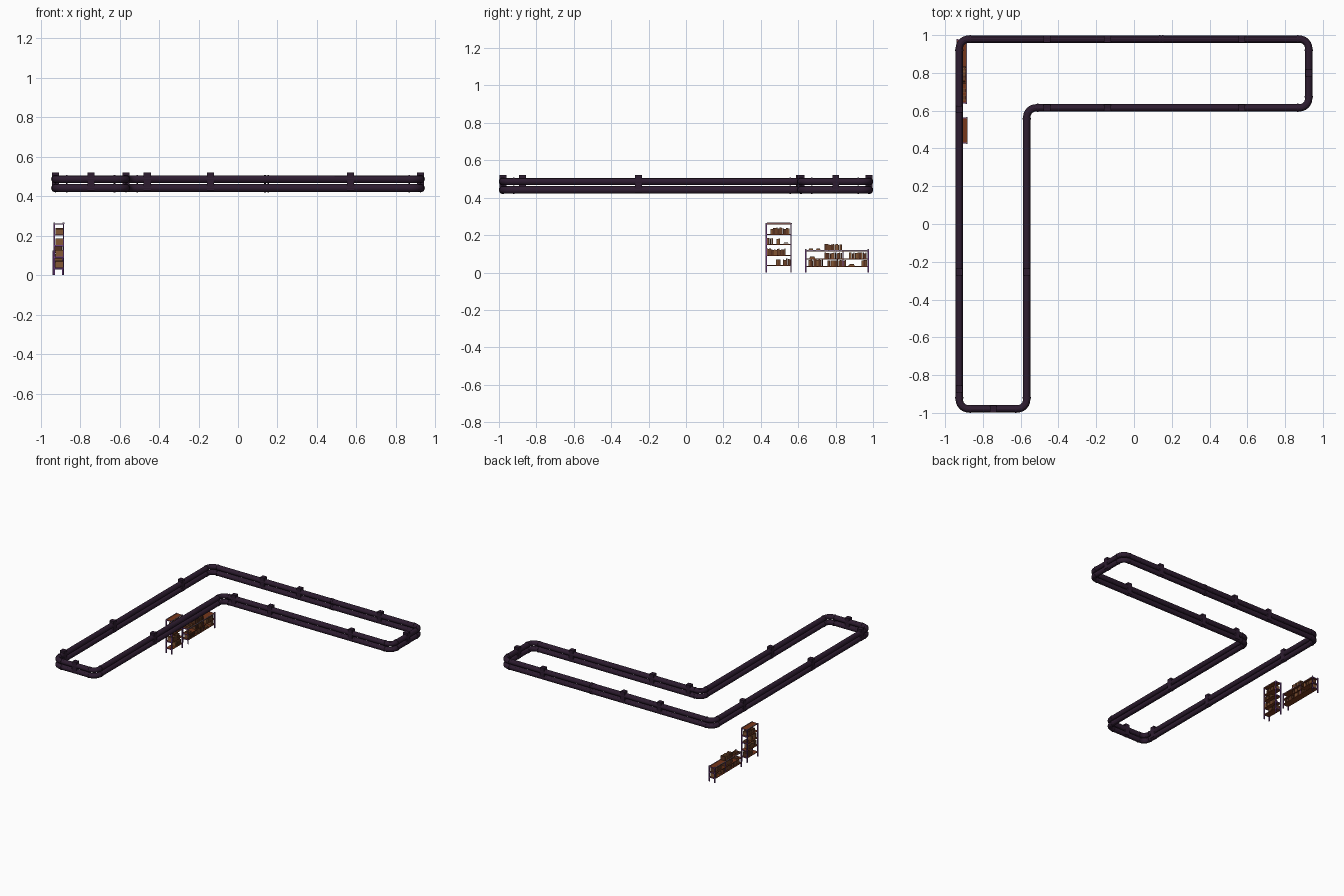
import bpy, bmesh, math, random
from mathutils import Vector, Matrix

if "Cube" in bpy.data.objects:
    bpy.data.objects.remove(bpy.data.objects["Cube"])

random.seed(4)


def mat(name, r, g, b):
    m = bpy.data.materials.new(name)
    m.diffuse_color = (r, g, b, 1)
    m.use_nodes = True
    m.node_tree.nodes["Principled BSDF"].inputs["Base Color"].default_value = m.diffuse_color
    return m


PIPE = mat("dark plum", 0.027, 0.012, 0.030)
FRAME = mat("purple metal", 0.17, 0.055, 0.24)
RAIL = mat("mauve grey", 0.24, 0.17, 0.25)
WOOD = mat("red brown wood", 0.18, 0.038, 0.011)
BOOKS = [mat("tan book", 0.23, 0.095, 0.035), mat("brown book", 0.14, 0.05, 0.02),
         mat("dark book", 0.09, 0.03, 0.014)]


def mesh_object(name, bm, mats):
    me = bpy.data.meshes.new(name)
    bm.to_mesh(me)
    bm.free()
    ob = bpy.data.objects.new(name, me)
    bpy.context.collection.objects.link(ob)
    for m in mats:
        me.materials.append(m)
    return ob


def box(bm, lo, hi, index=0):
    lo, hi = Vector(lo), Vector(hi)
    n = len(bm.faces)
    bmesh.ops.create_cube(bm, size=1, matrix=Matrix.Translation((lo + hi) / 2) @ Matrix.Diagonal((hi - lo).to_4d()))
    bm.faces.ensure_lookup_table()
    for f in bm.faces[n:]:
        f.material_index = index


def smooth(ob):
    bpy.ops.object.select_all(action='DESELECT')
    ob.select_set(True)
    bpy.context.view_layer.objects.active = ob
    bpy.ops.object.shade_smooth_by_angle()


# L-shaped pipe loop with rounded corners
X, Y, XI, YI = 0.925, 0.979, -0.568, 0.615
R, LEVELS, BEND = 0.0195, (0.487, 0.442), 0.05
corners = [Vector(p) for p in ((-X, Y), (X, Y), (X, YI), (XI, YI), (XI, -Y), (-X, -Y))]


def rounded_loop(pts, r, steps=6):
    out = []
    for i, p in enumerate(pts):
        a = (pts[i - 1] - p).normalized()
        b = (pts[(i + 1) % len(pts)] - p).normalized()
        c = p + (a + b) * r
        for k in range(steps + 1):
            t = k / steps * math.pi / 2
            out.append(c - b * r * math.cos(t) - a * r * math.sin(t))
    return out


for z, label in zip(LEVELS, ("upper", "lower")):
    cu = bpy.data.curves.new(label + "_pipe", 'CURVE')
    cu.dimensions = '3D'
    cu.bevel_depth = R
    cu.bevel_resolution = 4
    path = rounded_loop(corners, BEND)
    sp = cu.splines.new('POLY')
    sp.points.add(len(path) - 1)
    for pt, co in zip(sp.points, path):
        pt.co = (co.x, co.y, z, 1)
    sp.use_cyclic_u = True
    cu.materials.append(PIPE)
    ob = bpy.data.objects.new(label + "_pipe", cu)
    bpy.context.collection.objects.link(ob)
    bpy.ops.object.select_all(action='DESELECT')
    ob.select_set(True)
    bpy.context.view_layer.objects.active = ob
    bpy.ops.object.convert(target='MESH')
    smooth(bpy.context.view_layer.objects.active)

# thin coupling rings beside the bends and at the long joint
rings = []
for i, p in enumerate(corners):
    for q in (corners[i - 1], corners[(i + 1) % 6]):
        d = (q - p).normalized()
        rings.append((p + d * (BEND + 0.008), d))
rings += [(Vector((x, Y)), Vector((1, 0))) for x in (0.137, 0.153)]
bm = bmesh.new()
for p, d in rings:
    rot = d.to_3d().to_track_quat('Z', 'Y').to_matrix().to_4x4()
    for z in LEVELS:
        bmesh.ops.create_cone(bm, cap_ends=True, segments=16, radius1=R + 0.0025, radius2=R + 0.0025,
                              depth=0.008, matrix=Matrix.Translation((p.x, p.y, z)) @ rot)
smooth(mesh_object("pipe_couplings", bm, [PIPE]))

# square hanger blocks through both pipes
spots = [(x, y) for x in (-0.46, -0.14, 0.57) for y in (Y, YI)]
spots += [(-X, y) for y in (0.607, -0.254, -0.874)] + [(XI, -0.254), (-0.745, -Y), (X, 0.8)]
bm = bmesh.new()
for x, y in spots:
    box(bm, (x - 0.018, y - 0.018, 0.43), (x + 0.018, y + 0.018, 0.521))
mesh_object("pipe_hangers", bm, [PIPE])


# shelf units: posts, boards and rows of books
def shelf_unit(name, x0, x1, y0, y1, height, boards, rows, flats, cap):
    w = 0.007
    bm = bmesh.new()
    for x in (x0, x1 - w):
        for y in (y0, y1 - w):
            box(bm, (x, y, 0), (x + w, y + w, height))
            box(bm, (x - 0.0005, y - 0.0005, height - 0.006), (x + w + 0.0005, y + w + 0.0005, height), 1)
    for z in boards:                       # side braces under each board
        for y in (y0 + 0.001, y1 - w + 0.001):
            box(bm, (x0 + w, y, z - 0.006), (x1 - w, y + 0.005, z))
    mesh_object(name + "_frame", bm, [FRAME, RAIL])

    bm = bmesh.new()
    for z in boards:
        box(bm, (x0 + 0.001, y0 + 0.002, z - 0.005), (x1 - 0.001, y1 - 0.002, z))
    mesh_object(name + "_boards", bm, [WOOD])

    bm = bmesh.new()                       # top edging
    for x in (x0, x1 - 0.004):
        box(bm, (x, y0 + w, cap - 0.006), (x + 0.004, y1 - w, cap - 0.001))
    mesh_object(name + "_top_rails", bm, [RAIL])

    bm = bmesh.new()
    for z, a, b in rows:                   # upright books
        y = a
        while y < b - 0.003:
            t = min(random.uniform(0.006, 0.011), b - y)
            h = random.uniform(0.027, 0.034)
            box(bm, (x0 + 0.01, y, z), (x1 - random.uniform(0.004, 0.01), y + t - 0.0005, z + h),
                random.randrange(3))
            y += t
    for z, a, b in flats:                  # lying books
        for k in range(2):
            box(bm, (x0 + 0.012, a + k * 0.003, z + k * 0.005), (x1 - 0.007, b - k * 0.002, z + k * 0.005 + 0.0045), k)
    mesh_object(name + "_books", bm, BOOKS)


shelf_unit("tall_shelf", -0.935, -0.881, 0.425, 0.565, 0.266, (0.04, 0.094, 0.152, 0.206, 0.263),
           [(0.206, 0.452, 0.553), (0.152, 0.432, 0.466), (0.152, 0.485, 0.502), (0.094, 0.432, 0.532),
            (0.04, 0.482, 0.506), (0.04, 0.518, 0.558)],
           [(0.152, 0.52, 0.548)], 0.268)
shelf_unit("long_shelf", -0.940, -0.885, 0.637, 0.978, 0.125, (0.035, 0.075, 0.118),
           [(0.118, 0.74, 0.836), (0.075, 0.74, 0.836), (0.075, 0.872, 0.968), (0.035, 0.655, 0.735),
            (0.035, 0.757, 0.857), (0.035, 0.938, 0.968)],
           [(0.118, 0.655, 0.68), (0.118, 0.695, 0.718), (0.075, 0.66, 0.69), (0.035, 0.87, 0.9)], 0.122)

# thin middle posts of the long shelf
bm = bmesh.new()
for x in (-0.938, -0.890):
    box(bm, (x, 0.838, 0.03), (x + 0.003, 0.842, 0.118))
mesh_object("long_shelf_middle_posts", bm, [FRAME])
